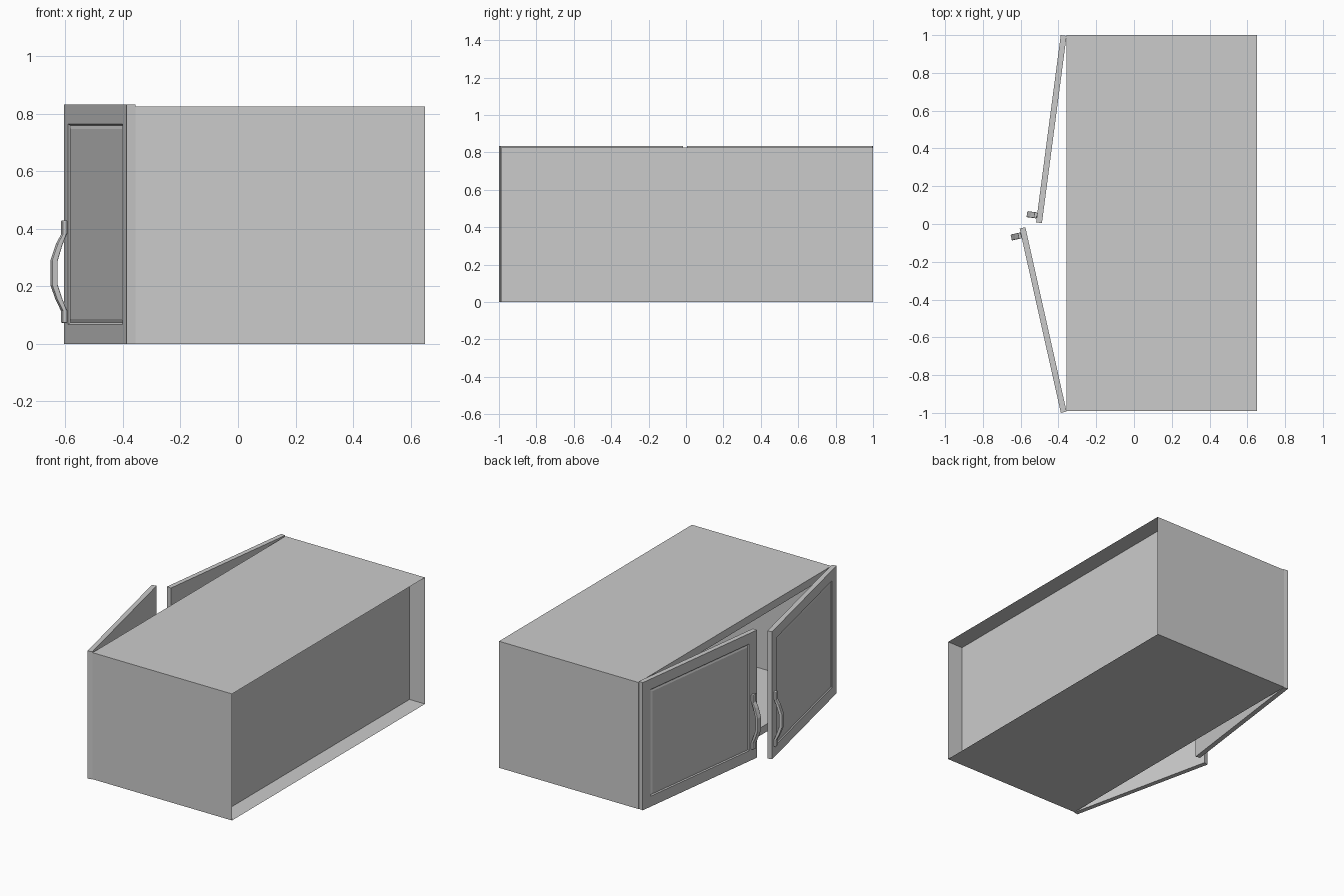
import bpy, bmesh
from math import radians
from mathutils import Vector

cube = bpy.data.objects.get("Cube")
if cube:
    bpy.data.objects.remove(cube, do_unlink=True)

grey = bpy.data.materials.new("light grey")
grey.use_nodes = True
colour = (0.6, 0.6, 0.6, 1)
grey.diffuse_color = colour
grey.node_tree.nodes["Principled BSDF"].inputs["Base Color"].default_value = colour


def finish(bm, name):
    bmesh.ops.recalc_face_normals(bm, faces=bm.faces)
    mesh = bpy.data.meshes.new(name)
    bm.to_mesh(mesh)
    bm.free()
    mesh.materials.append(grey)
    obj = bpy.data.objects.new(name, mesh)
    bpy.context.collection.objects.link(obj)
    return obj


def box(low, high):
    bm = bmesh.new()
    bmesh.ops.create_cube(bm, size=1)
    low, high = Vector(low), Vector(high)
    for v in bm.verts:
        v.co = (low + high) / 2 + v.co * (high - low)
    bm.normal_update()
    return bm


def side(bm, direction):
    return max(bm.faces, key=lambda f: f.normal.dot(Vector((direction, 0, 0))))


def inset(bm, face, margin, shift=0):
    # Inset a face, then slide the inner part along x
    bmesh.ops.inset_region(bm, faces=[face], thickness=margin, use_even_offset=True)
    for v in face.verts:
        v.co.x += shift
    bm.normal_update()


# Cabinet: recessed back panel and a hollow behind the doors
bm = box((-0.357, -0.99, 0), (0.65, 1, 0.826))
front, back = side(bm, -1), side(bm, 1)
inset(bm, back, 0.0005, -0.111)
inset(bm, front, 0.05)
inset(bm, front, 0, 0.895)
finish(bm, "cabinet")

# Handle profile: outward distance and height, outer edge then inner edge
outer = [(0.016, 0.43), (0.016, 0.38), (0.033, 0.35), (0.054, 0.29),
         (0.054, 0.205), (0.036, 0.155), (0.016, 0.115), (0.016, 0.073)]
inner = [(0, 0.073), (0, 0.115), (0.018, 0.16), (0.033, 0.205),
         (0.033, 0.29), (0.016, 0.345), (0, 0.385), (0, 0.43)]
thick = 0.031


def add_door(label, s, hinge_y, length, angle):
    def hang(obj):
        obj.location = (-0.357, hinge_y, 0)
        obj.rotation_euler.z = radians(angle) * s

    # Slab with a moulded groove around a slightly raised panel
    ends = sorted((0, s * length))
    bm = box((-thick, ends[0], 0), (0, ends[1], 0.833))
    face = side(bm, -1)
    inset(bm, face, 0.068)
    inset(bm, face, 0.006, 0.006)
    inset(bm, face, 0.012, -0.004)
    hang(finish(bm, label + "_door"))

    # Curved pull near the free edge
    bm = bmesh.new()
    y = s * (length - 0.037)
    profile = bm.faces.new([bm.verts.new((-thick - d, y - 0.016, z))
                            for d, z in outer + inner])
    grown = bmesh.ops.extrude_face_region(bm, geom=[profile])["geom"]
    for v in grown:
        if isinstance(v, bmesh.types.BMVert):
            v.co.y += 0.032
    handle = finish(bm, label + "_handle")
    bevel = handle.modifiers.new("soft_edges", 'BEVEL')
    bevel.width = 0.004
    bevel.segments = 2
    bevel.limit_method = 'ANGLE'
    bevel.angle_limit = radians(50)
    hang(handle)


add_door("left", -1, 0.996, 1.0, 7.5)
add_door("right", 1, -0.993, 1.0, 12.6)
